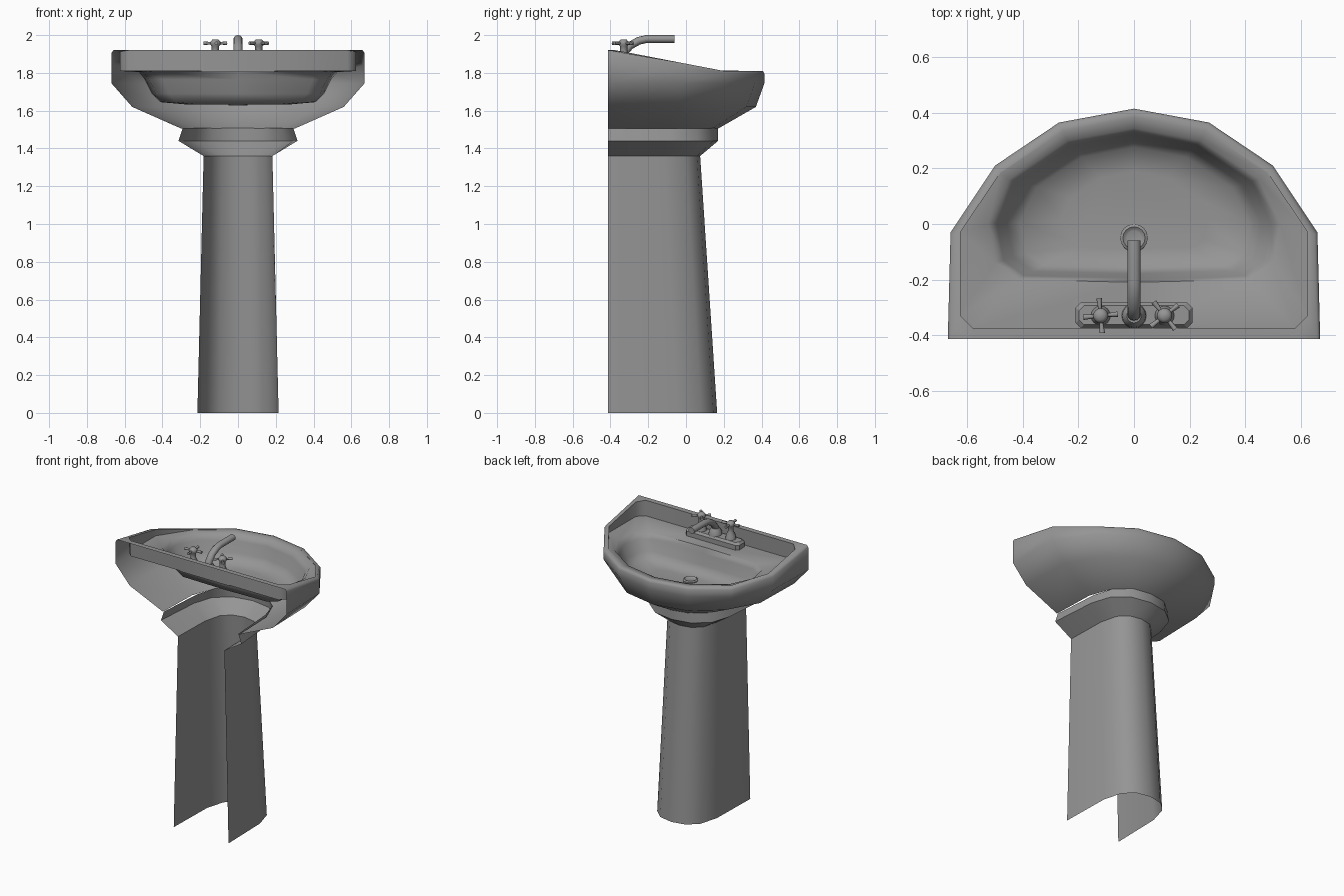
import bpy, bmesh
from math import cos, sin, pi, radians
from mathutils import Matrix, Vector

if "Cube" in bpy.data.objects:
    bpy.data.objects.remove(bpy.data.objects["Cube"])

ceramic = bpy.data.materials.new("grey ceramic")
ceramic.use_nodes = True
ceramic.diffuse_color = (0.3, 0.3, 0.3, 1)
ceramic.node_tree.nodes["Principled BSDF"].inputs["Base Color"].default_value = (0.3, 0.3, 0.3, 1)


def finish(name, bm, angle=50):
    bmesh.ops.remove_doubles(bm, verts=bm.verts, dist=0.0015)
    mesh = bpy.data.meshes.new(name)
    bm.to_mesh(mesh)
    bm.free()
    mesh.materials.append(ceramic)
    ob = bpy.data.objects.new(name, mesh)
    bpy.context.collection.objects.link(ob)
    bpy.ops.object.select_all(action='DESELECT')
    bpy.context.view_layer.objects.active = ob
    ob.select_set(True)
    bpy.ops.object.shade_smooth_by_angle(angle=radians(angle))
    return ob


def loft(bm, rings, closed=False, cap_start=False, cap_end=False):
    """Skin a row of rings that have equal point counts."""
    rows = [[bm.verts.new(p) for p in ring] for ring in rings]
    n = len(rows[0])
    for a, b in zip(rows, rows[1:]):
        for i in range(n if closed else n - 1):
            j = (i + 1) % n
            bm.faces.new((a[i], a[j], b[j], b[i]))
    if cap_start:
        bm.faces.new(rows[0][::-1])
    if cap_end:
        bm.faces.new(rows[-1])


def mirrored(half, z):
    """Half outline ending on the centre line -> full outline at height z."""
    first = 1 if half[0][0] == 0 else 0
    pts = list(half) + [(-x, y) for x, y in half[first:-1][::-1]]
    return [(x, y, z(y) if callable(z) else z) for x, y in pts]


def disc(x, y, z, r, sides=16):
    return [(x + r * cos(2 * pi * i / sides), y + r * sin(2 * pi * i / sides), z) for i in range(sides)]


def turned(bm, x, y, profile):
    loft(bm, [disc(x, y, z, r) for r, z in profile], True, True, True)


# Basin: open-backed outer shell, sloping rim, sunken deck and bowl
DECK = 1.81


def rim_height(y):
    return DECK + 0.11 * max(0, min(1, (0.2 - y) / 0.57))


shell_foot = [(0.3, -0.413), (0.29, -0.1), (0.23, 0.06), (0.13, 0.14), (0, 0.17)]
shell_belly = [(0.56, -0.413), (0.55, -0.04), (0.43, 0.17), (0.24, 0.32), (0, 0.37)]
rim_outer = [(0, -0.413), (0.585, -0.413), (0.67, -0.413), (0.66, -0.03), (0.5, 0.21), (0.27, 0.365), (0, 0.415)]
rim_inner = [(0, -0.375), (0.58, -0.375), (0.625, -0.33), (0.625, -0.03), (0.48, 0.185), (0.255, 0.335), (0, 0.385)]
bowl_edge = [(0, -0.21), (0.42, -0.2), (0.5, -0.14), (0.525, 0), (0.45, 0.16), (0.24, 0.3), (0, 0.345)]
rim_top = [(x * 0.985, y if y < -0.4 else y - 0.008) for x, y in rim_outer]


def bowl_ring(scale):
    return [(x * scale, 0.03 + (y - 0.03) * scale) for x, y in bowl_edge]


bm = bmesh.new()
loft(bm, [mirrored(shell_foot, 1.505), mirrored(shell_belly, 1.62), mirrored(rim_outer[2:], 1.745),
          mirrored(rim_outer[2:], lambda y: rim_height(y) - 0.015), mirrored(rim_top[2:], rim_height)])
loft(bm, [mirrored(rim_top, rim_height), mirrored(rim_inner, rim_height), mirrored(rim_inner, DECK),
          mirrored(bowl_edge, DECK - 0.006), mirrored(bowl_ring(0.94), 1.765),
          mirrored(bowl_ring(0.87), 1.69), mirrored(bowl_ring(0.78), 1.645),
          mirrored(bowl_ring(0.5), 1.632)], closed=True, cap_end=True)
finish("basin", bm, 66)

# Pedestal: collar and tapered column, open at the wall side
column_foot = [(0.215, -0.413), (0.207, -0.05), (0.17, 0.08), (0.1, 0.145), (0, 0.165)]
column_top = [(0.182, -0.413), (0.175, -0.12), (0.145, 0), (0.085, 0.058), (0, 0.075)]
collar_edge = [(0.315, -0.413), (0.29, -0.08), (0.245, 0.06), (0.14, 0.145), (0, 0.17)]
collar_top = [(x * 0.93, y) for x, y in collar_edge]

bm = bmesh.new()
loft(bm, [mirrored(column_foot, 0), mirrored(column_top, 1.36)])
finish("pedestal_column", bm)
bm = bmesh.new()
loft(bm, [mirrored(column_top, 1.36), mirrored(collar_edge, 1.44), mirrored(collar_top, 1.507)])
finish("pedestal_collar", bm, 35)

# Drain ring with a sunken centre
bm = bmesh.new()
turned(bm, 0, -0.05, [(0.05, 1.628), (0.05, 1.638), (0.04, 1.644), (0.032, 1.638), (0.026, 1.636)])
finish("drain", bm)

# Tap base plate with chamfered corners and edges
bm = bmesh.new()


def plate(inset, z):
    w, d, c = 0.21 - inset, 0.046 - inset, 0.018
    quarter = [(w, d - c), (w - c, d)]
    pts = quarter + [(-x, y) for x, y in quarter[::-1]]
    pts += [(-x, -y) for x, y in pts]
    return [(x, y - 0.328, z) for x, y in pts]


loft(bm, [plate(0, DECK - 0.005), plate(0, 1.84), plate(0.012, 1.855)], True, True, True)
finish("tap_base", bm, 30)

# Two tap handles: turned stem, round hub, four spokes
for side, x, turn in (("right", -0.12, 5), ("left", 0.11, 38)):
    bm = bmesh.new()
    turned(bm, x, -0.33, [(0.036, 1.85), (0.03, 1.88), (0.019, 1.905), (0.019, 1.94),
                          (0.027, 1.95), (0.027, 1.964), (0.015, 1.977)])
    for k in range(4):
        spin = Matrix.Translation((x, -0.33, 1.957)) @ Matrix.Rotation(radians(turn + 90 * k), 4, 'Z')
        bmesh.ops.create_cone(bm, cap_ends=True, segments=8, radius1=0.006, radius2=0.01, depth=0.045,
                              matrix=spin @ Matrix.Translation((0.04, 0, 0)) @ Matrix.Rotation(pi / 2, 4, 'Y'))
    finish(side + "_tap", bm)

# Spout: foot flange and a tube swept over the bowl
bm = bmesh.new()
turned(bm, 0, -0.33, [(0.045, 1.85), (0.042, 1.875), (0.026, 1.9)])
path = [(-0.333, 1.86), (-0.325, 1.91), (-0.295, 1.945), (-0.25, 1.97), (-0.21, 1.979), (-0.06, 1.979)]
rings = []
for i, (y, z) in enumerate(path):
    (y0, z0), (y1, z1) = path[max(i - 1, 0)], path[min(i + 1, len(path) - 1)]
    along = Vector((0, y1 - y0, z1 - z0)).normalized()
    up = Vector((1, 0, 0)).cross(along)
    rings.append([Vector((0, y, z)) + Vector((0.024 * cos(a), 0, 0)) + up * -0.021 * sin(a)
                  for a in [-2 * pi * k / 12 for k in range(12)]])
loft(bm, rings, True, True, True)
bmesh.ops.recalc_face_normals(bm, faces=bm.faces)
finish("spout", bm)
